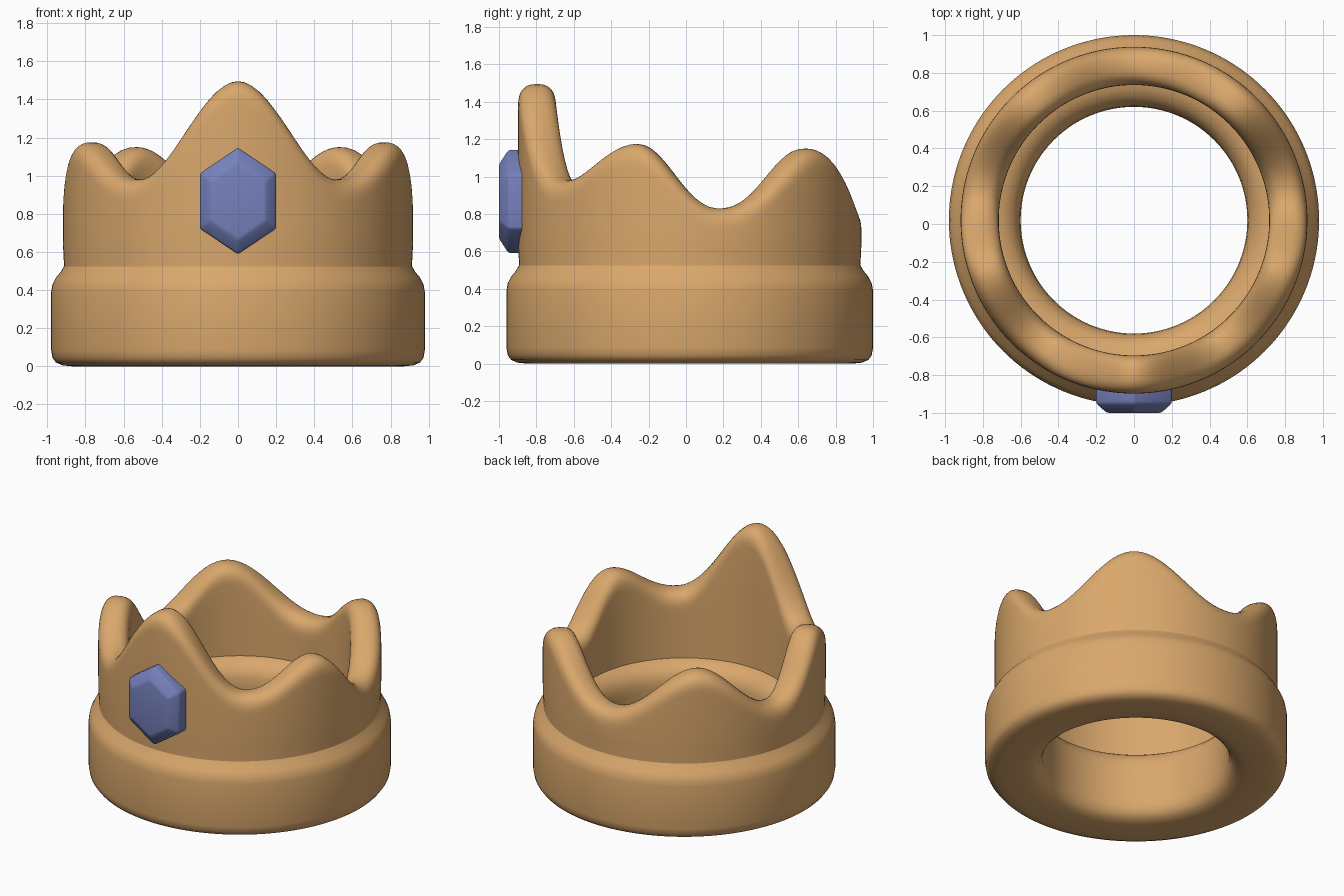
import bpy, bmesh, math

if "Cube" in bpy.data.objects:
    bpy.data.objects.remove(bpy.data.objects["Cube"])

CY = 0.02      # ring centre in y (the gem sticks out in front)
SEG = 144


def material(name, rgb):
    m = bpy.data.materials.new(name)
    m.diffuse_color = (*rgb, 1)
    m.use_nodes = True
    m.node_tree.nodes["Principled BSDF"].inputs["Base Color"].default_value = m.diffuse_color
    return m


gold = material("warm gold", (0.70, 0.39, 0.15))
blue = material("gem blue", (0.18, 0.22, 0.50))


def finish(bm, name, mat, angle):
    bmesh.ops.recalc_face_normals(bm, faces=bm.faces)
    me = bpy.data.meshes.new(name)
    bm.to_mesh(me)
    bm.free()
    me.materials.append(mat)
    ob = bpy.data.objects.new(name, me)
    bpy.context.collection.objects.link(ob)
    bpy.ops.object.select_all(action='DESELECT')
    bpy.context.view_layer.objects.active = ob
    ob.select_set(True)
    bpy.ops.object.shade_smooth_by_angle(angle=math.radians(angle))
    return ob


def ring(name, profile, mat):
    """Sweep a closed (radius, z) profile, which may vary with angle, round the ring."""
    bm = bmesh.new()
    loops = []
    for i in range(SEG):
        a = 2 * math.pi * i / SEG          # 0 = front
        loops.append([bm.verts.new((r * math.sin(a), CY - r * math.cos(a), z))
                      for r, z in profile(a)])
    n = len(loops[0])
    for i in range(SEG):
        p, q = loops[i], loops[(i + 1) % SEG]
        for j in range(n):
            k = (j + 1) % n
            bm.faces.new((p[j], q[j], q[k], p[k]))
    return finish(bm, name, mat, 50)


# Lower band with soft shoulders
BAND = [(0.66, 0.015), (0.72, 0.003), (0.79, 0.0), (0.87, 0.0), (0.92, 0.005),
        (0.955, 0.02), (0.973, 0.045), (0.98, 0.085), (0.98, 0.25), (0.98, 0.39),
        (0.973, 0.43), (0.955, 0.465), (0.93, 0.495), (0.91, 0.53), (0.82, 0.54),
        (0.73, 0.525), (0.69, 0.515), (0.65, 0.49), (0.62, 0.455), (0.605, 0.41),
        (0.6, 0.36), (0.6, 0.16), (0.605, 0.09), (0.625, 0.045)]
ring("lower_band", lambda a: BAND, gold)

# Crown rim: peaks and valleys as (degrees from front, height)
KEYS = [(0, 1.495), (38.5, 0.98), (70, 1.175), (101, 0.83), (139, 1.15), (180, 0.83)]


def rim(a):
    d = abs((math.degrees(a) + 180) % 360 - 180)
    for (a0, z0), (a1, z1) in zip(KEYS, KEYS[1:]):
        if d <= a1 + 1e-6:
            hi, lo = max(z0, z1), min(z0, z1)
            t = (d - a0) / (a1 - a0)
            if z1 > z0:
                t = 1 - t
            return lo + (hi - lo) * max(0.0, 0.5 + 0.5 * math.cos(math.pi * t)) ** 1.1
    return KEYS[-1][1]


def wall(a):
    top = rim(a)
    mid, half, cap = 0.817, 0.101, 0.12
    base = top - cap
    pts = [(0.913, 0.48), (0.913, 0.54), (0.917, 0.62)]
    pts += [(mid + half, 0.62 + (base - 0.62) * t) for t in (0.33, 0.66)]
    for i in range(17):                    # rounded top edge
        b = math.pi * i / 16
        c, s = math.cos(b), max(0.0, math.sin(b))
        pts.append((mid + half * math.copysign(abs(c) ** 0.8, c), base + cap * s ** 0.8))
    pts += [(mid - half, 0.62 + (base - 0.62) * t) for t in (0.66, 0.33)]
    pts += [(mid - half, 0.62), (mid - half, 0.48)]
    return pts


ring("crown_wall", wall, gold)

# Hexagonal gem with a chamfered front
HEX = [(0, 0.28), (0.2, 0.145), (0.2, -0.145), (0, -0.28), (-0.2, -0.145), (-0.2, 0.145)]
bm = bmesh.new()
layers = [[bm.verts.new((x * s, y, 0.867 + z * s)) for x, z in HEX]
          for y, s in ((-0.82, 1.0), (-0.95, 1.0), (-1.0, 0.72))]
for p, q in zip(layers, layers[1:]):
    for j in range(6):
        k = (j + 1) % 6
        bm.faces.new((p[j], p[k], q[k], q[j]))
bm.faces.new(layers[0])
bm.faces.new(layers[-1])
bmesh.ops.bevel(bm, geom=bm.edges[:], offset=0.012, segments=2, profile=0.5,
                affect='EDGES')
finish(bm, "front_gem", blue, 40)
